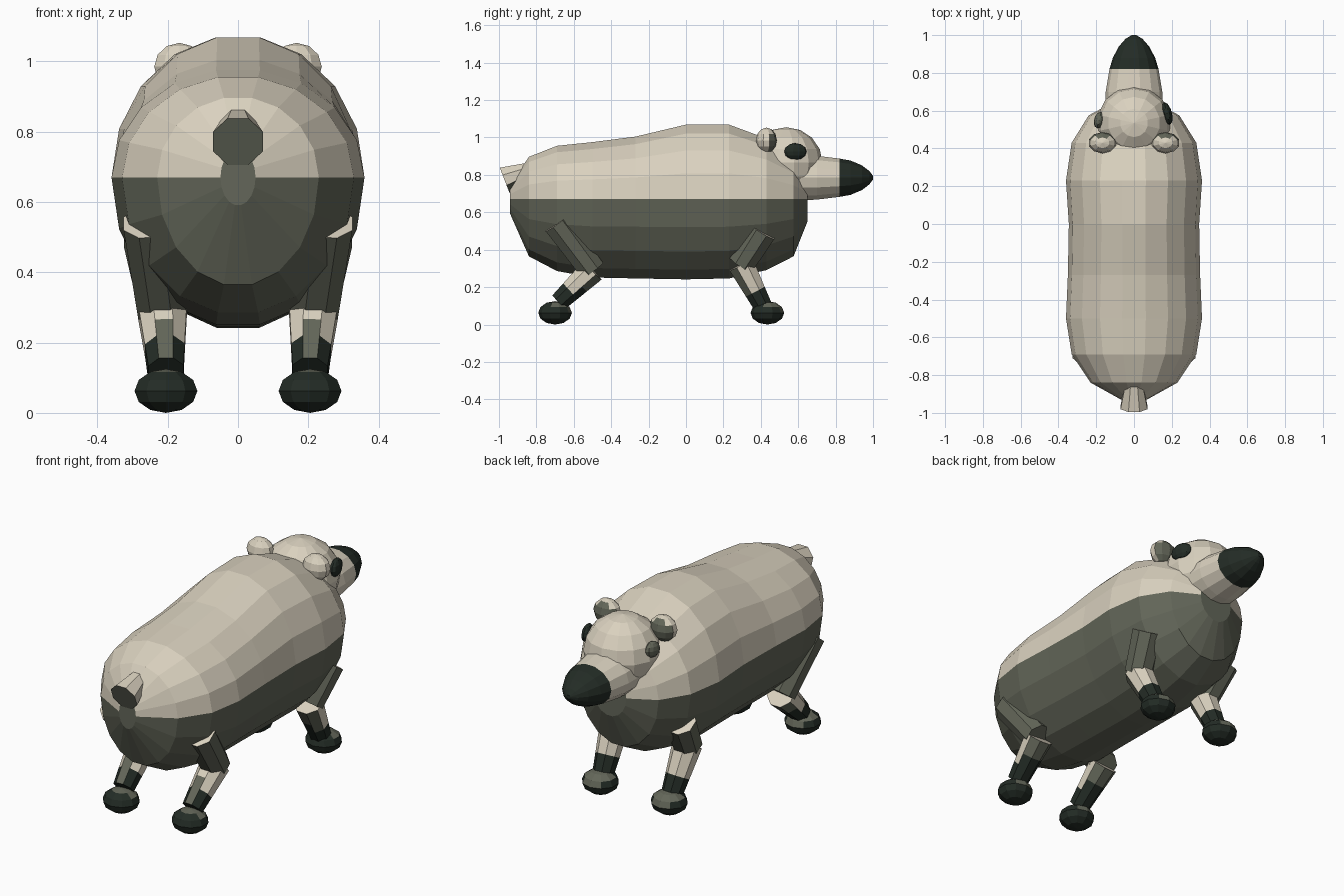
import bpy, bmesh, math
from mathutils import Vector, Matrix

cube = bpy.data.objects.get("Cube")
if cube:
    bpy.data.objects.remove(cube, do_unlink=True)


def material(name, rgb):
    m = bpy.data.materials.new(name)
    m.use_nodes = True
    m.diffuse_color = (*rgb, 1)
    bsdf = m.node_tree.nodes["Principled BSDF"]
    bsdf.inputs["Base Color"].default_value = (*rgb, 1)
    bsdf.inputs["Roughness"].default_value = 0.9
    return m


MATS = [material("cream", (0.70, 0.64, 0.52)),
        material("olive grey", (0.125, 0.134, 0.10)),
        material("dark green black", (0.017, 0.025, 0.019))]
CREAM, OLIVE, BLACK = range(3)


def finish(name, bm, rule):
    """Turn a bmesh into a flat-shaded object, colouring each face by a rule."""
    bmesh.ops.recalc_face_normals(bm, faces=bm.faces)
    bm.normal_update()
    for f in bm.faces:
        f.material_index = rule(f.calc_center_median(), f.normal)
    me = bpy.data.meshes.new(name)
    bm.to_mesh(me)
    bm.free()
    for m in MATS:
        me.materials.append(m)
    ob = bpy.data.objects.new(name, me)
    bpy.context.collection.objects.link(ob)
    return ob


def loft(name, rings, rule):
    """Skin a list of equal rings and cap both ends."""
    bm = bmesh.new()
    rows = [[bm.verts.new(p) for p in r] for r in rings]
    n = len(rows[0])
    for a, b in zip(rows, rows[1:]):
        for i in range(n):
            j = (i + 1) % n
            bm.faces.new((a[i], a[j], b[j], b[i]))
    bm.faces.new(rows[0])
    bm.faces.new(rows[-1])
    return finish(name, bm, rule)


def upright_ring(y, z, rx, top, bottom, n=18):
    pts = []
    for i in range(n):
        a = math.tau * i / n
        s = math.sin(a)
        pts.append(Vector((rx * math.cos(a), y, z + s * (top if s > 0 else bottom))))
    return pts


def tube(name, a, b, radii, steps, rule, n=8):
    """Straight limb from a to b with rings at the given fractions."""
    a, b = Vector(a), Vector(b)
    d = (b - a).normalized()
    u = Vector((1, 0, 0))
    u = (u - d * u.dot(d)).normalized()
    v = d.cross(u)
    rings = []
    for t in steps:
        r = radii[0] + (radii[1] - radii[0]) * t
        rings.append([a.lerp(b, t) + r * (u * math.cos(w) + v * math.sin(w))
                      for w in (math.tau * (i + 0.5) / n for i in range(n))])
    return loft(name, rings, rule)


def ball(name, centre, size, rule, segs=10, rows=6, turn=0):
    bm = bmesh.new()
    mat = (Matrix.Translation(centre) @ Matrix.Rotation(turn, 4, 'Z')
           @ Matrix.Diagonal((*size, 1)))
    bmesh.ops.create_uvsphere(bm, u_segments=segs, v_segments=rows, radius=1, matrix=mat)
    return finish(name, bm, rule)


# Body: barrel along y, cream above the waterline and olive below
WAIST = 0.67
BODY = [(-0.94, 0.05, 0.08, 0.08), (-0.84, 0.23, 0.23, 0.31),
        (-0.69, 0.33, 0.29, 0.39), (-0.5, 0.36, 0.31, 0.425),
        (-0.27, 0.35, 0.34, 0.43), (0, 0.345, 0.405, 0.435),
        (0.23, 0.36, 0.405, 0.43), (0.43, 0.33, 0.33, 0.385),
        (0.575, 0.24, 0.22, 0.31), (0.65, 0.1, 0.1, 0.12)]
loft("body", [upright_ring(y, WAIST, *r) for y, *r in BODY],
     lambda c, n: CREAM if c.z > WAIST + 0.005 else OLIVE)

# Head and snout with dark nose
ball("head", (0, 0.535, 0.865), (0.195, 0.195, 0.19), lambda c, n: CREAM, 14, 8)
SNOUT = [(0.6, 0.15, 0.125), (0.7, 0.15, 0.12), (0.82, 0.13, 0.105), (0.88, 0.112, 0.094),
         (0.94, 0.08, 0.068), (0.98, 0.045, 0.037), (1.0, 0.012, 0.01)]
loft("snout", [upright_ring(y, 0.785, rx, rz, rz, 14) for y, rx, rz in SNOUT],
     lambda c, n: BLACK if c.y > 0.82 else CREAM)

# Eyes: a large dark one and a smaller olive one
ball("left_eye", (0.175, 0.585, 0.925), (0.026, 0.062, 0.045), lambda c, n: BLACK,
     turn=0.25)
ball("right_eye", (-0.185, 0.55, 0.92), (0.027, 0.045, 0.042), lambda c, n: OLIVE,
     turn=-0.25)

# Tail: stub with an olive underside and end
tube("tail", (0, -0.78, 0.845), (0, -0.97, 0.772), (0.035, 0.077), (0, 1),
     lambda c, n: OLIVE if n.y < -0.7 or n.z < -0.1 else CREAM)


def thigh_rule(c, n):
    return CREAM if n.z > 0.75 else OLIVE


def shin_rule(c, n):
    if c.z < 0.18:
        return BLACK
    if n.z < -0.35 or (c.z < 0.25 and abs(n.x) < 0.5 and n.y < 0):
        return OLIVE
    return CREAM


def foot_rule(c, n):
    return OLIVE if n.z + 0.5 * n.y > 0.75 else BLACK


for side, label in ((1, "left"), (-1, "right")):
    # Ears
    ball(label + "_ear", (side * 0.167, 0.43, 0.985), (0.075, 0.056, 0.068),
         lambda c, n: OLIVE if n.y - 0.4 * n.z > 0.35 else CREAM, 10, 6)
    # Legs: hip, knee and ankle given as (y, z)
    for where, hip, knee, ankle, foot_y in (
            ("front", (0.41, 0.5), (0.295, 0.32), (0.41, 0.1), 0.435),
            ("hind", (-0.69, 0.545), (-0.5, 0.29), (-0.68, 0.12), -0.7)):
        name = label + "_" + where
        k = (side * 0.215, *knee)
        tube(name + "_thigh", (side * 0.25, *hip), k, (0.082, 0.075), (0, 1), thigh_rule)
        tube(name + "_shin", k, (side * 0.205, *ankle), (0.075, 0.054),
             (0, 0.4, 0.65, 1), shin_rule)
        ball(name + "_foot", (side * 0.205, foot_y, 0.0625), (0.094, 0.09, 0.0625),
             foot_rule, 10, 6)
